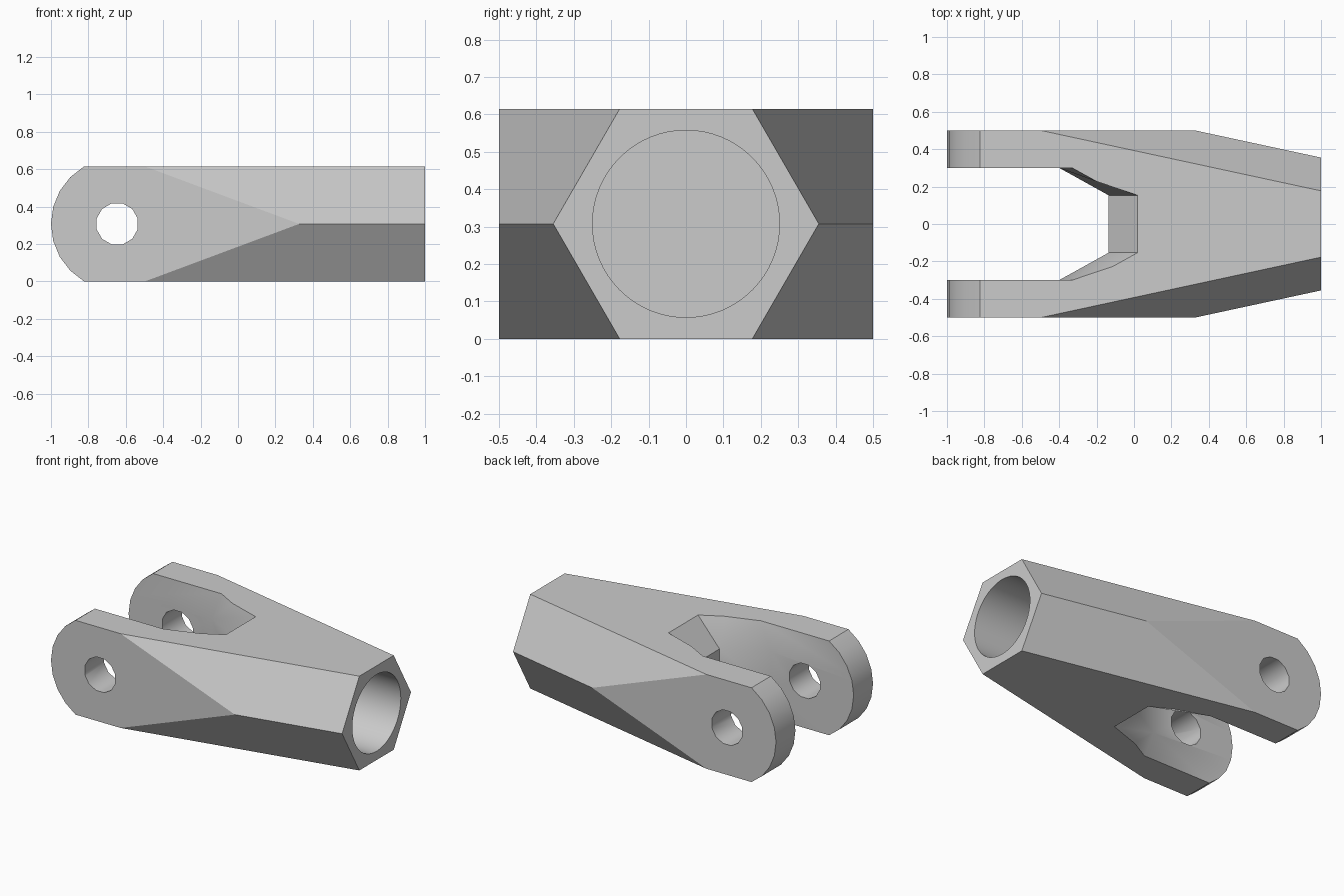
import bpy
import bmesh
from math import cos, sin, pi, radians

MID = 0.3075        # half the height, level of the pin axis
PIN_X = -0.646      # pin axis position along the body


def loft(name, rings):
    """Solid skinned through rings of equal point count, capped at both ends."""
    bm = bmesh.new()
    rows = [[bm.verts.new(p) for p in ring] for ring in rings]
    for a, b in zip(rows, rows[1:]):
        for i in range(len(a)):
            j = (i + 1) % len(a)
            bm.faces.new((a[i], a[j], b[j], b[i]))
    bm.faces.new(rows[0])
    bm.faces.new(rows[-1])
    bmesh.ops.recalc_face_normals(bm, faces=bm.faces)
    mesh = bpy.data.meshes.new(name)
    bm.to_mesh(mesh)
    bm.free()
    obj = bpy.data.objects.new(name, mesh)
    bpy.context.collection.objects.link(obj)
    return obj


def circle(radius, count, offset=0.0):
    return [(radius * cos(2 * pi * i / count + offset),
             radius * sin(2 * pi * i / count + offset)) for i in range(count)]


def hexagon(x):
    """Tapering six-sided section, taller than the body so its sides overshoot."""
    wide = 0.355 + 0.2155 * (1 - x)
    narrow = wide - 0.289
    return [(x, y, MID + h) for y, h in (
        (wide, 0), (narrow, 0.5), (-narrow, 0.5),
        (-wide, 0), (-narrow, -0.5), (narrow, -0.5))]


def slot_section(z, corner, end):
    return [(x, y, z) for x, y in (
        (-1.2, -0.3), (corner, -0.3), (end, -0.153),
        (end, 0.153), (corner, 0.3), (-1.2, 0.3))]


if "Cube" in bpy.data.objects:
    bpy.data.objects.remove(bpy.data.objects["Cube"], do_unlink=True)

# Side profile with a rounded fork end, extruded across the width
arc = [(PIN_X + 0.354 * cos(radians(a)), MID + 0.354 * sin(radians(a)))
       for a in range(135, 226, 15)]
profile = [(1.2, 0), (1.2, 2 * MID), (-0.823, 2 * MID)] + arc + [(-0.823, 0)]
body = loft("clevis_body", [[(x, y, z) for x, z in profile] for y in (-0.5, 0.5)])

# Tapered hexagon that trims the body
taper = loft("hexagon_taper", [hexagon(-1.2), hexagon(1.0)])

# Fork slot, flaring towards the top and bottom
flare = 0.18
slot = loft("fork_slot", [
    slot_section(-flare, -0.26, 0.175),
    slot_section(flare, -0.4, -0.135),
    slot_section(2 * MID - flare, -0.4, -0.135),
    slot_section(2 * MID + flare, -0.26, 0.175)])

# Pin hole through both prongs, and blind bore in the hexagonal end
pin_hole = loft("pin_hole", [[(PIN_X + u, y, MID + v)
                              for u, v in circle(0.1135, 12, pi / 12)]
                             for y in (-0.7, 0.7)])
bore = loft("shank_bore", [[(x, u, MID + v) for u, v in circle(0.25, 64)]
                           for x in (0.3, 1.2)])

# Combine the parts
cutters = [(taper, 'INTERSECT'), (slot, 'DIFFERENCE'),
           (pin_hole, 'DIFFERENCE'), (bore, 'DIFFERENCE')]
for cutter, operation in cutters:
    cutter.hide_render = True
    mod = body.modifiers.new(cutter.name, 'BOOLEAN')
    mod.operation = operation
    mod.solver = 'EXACT'
    mod.object = cutter
graph = bpy.context.evaluated_depsgraph_get()
finished = bpy.data.meshes.new_from_object(body.evaluated_get(graph))
body.modifiers.clear()
body.data = finished
for cutter, _ in cutters:
    bpy.data.objects.remove(cutter, do_unlink=True)

# Plain grey metal
grey = bpy.data.materials.new("light_grey")
grey.use_nodes = True
colour = (0.6, 0.6, 0.6, 1)
grey.diffuse_color = colour
grey.node_tree.nodes["Principled BSDF"].inputs["Base Color"].default_value = colour
body.data.materials.clear()
body.data.materials.append(grey)

# Smooth the round surfaces, keep the hard edges
bpy.ops.object.select_all(action='DESELECT')
body.select_set(True)
bpy.context.view_layer.objects.active = body
bpy.ops.object.shade_smooth_by_angle(angle=radians(30.8))
